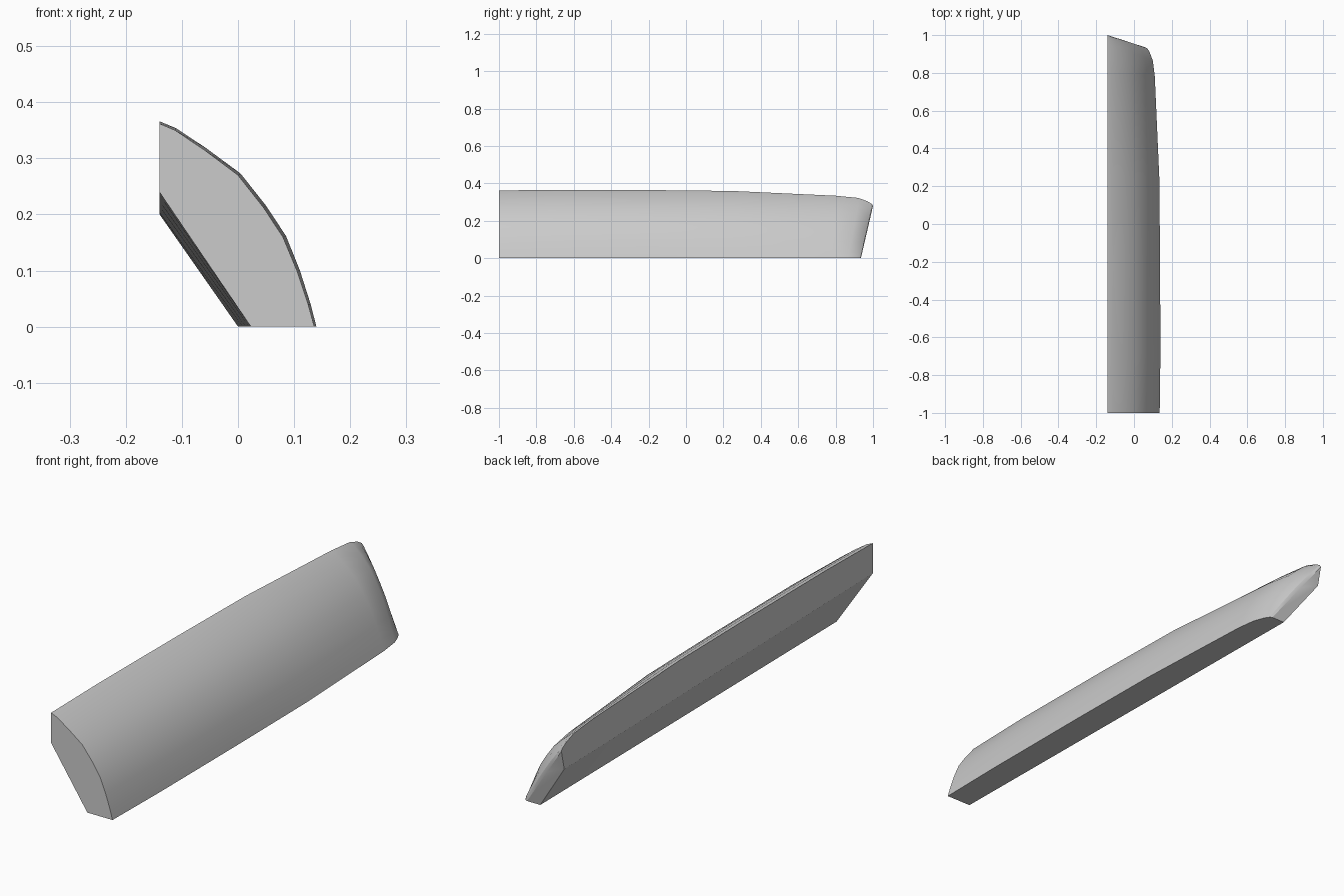
import bpy
import bmesh
import math

if "Cube" in bpy.data.objects:
    bpy.data.objects.remove(bpy.data.objects["Cube"])

# Outer curve of the front section (x, z), and the thin edge it tapers to
FRONT = [(-0.14, 0.362), (-0.112, 0.35), (-0.06, 0.315), (0.0, 0.27), (0.045, 0.213),
         (0.08, 0.16), (0.105, 0.1), (0.125, 0.04), (0.136, 0.0)]
TIP_TOP, TIP_BOTTOM = (-0.14, 0.28), (0.06, 0.0)

# Stations along the length: y at the bottom, backward lean at the top, taper amount
STATIONS = [(-1.0, 0.0, 0.0), (-0.7, 0.0, -0.05), (-0.2, 0.0, -0.03), (0.25, 0.0, 0.03),
            (0.78, 0.02, 0.34), (0.865, 0.055, 0.48), (0.91, 0.06, 0.7),
            (0.93, 0.063, 0.87), (0.935, 0.065, 1.0)]


def lerp(a, b, t):
    return a + (b - a) * t


def section(y0, lean, taper):
    """One ring: outer curve from top to bottom, then the flat inner slope."""
    pts = []
    last = len(FRONT) - 1
    for i, (x, z) in enumerate(FRONT):
        s = 1 - z / FRONT[0][1]
        tx = lerp(TIP_TOP[0], TIP_BOTTOM[0], s)
        tz = lerp(TIP_TOP[1], TIP_BOTTOM[1], s)
        px, pz = lerp(x, tx, taper), lerp(z, tz, taper)
        if i == 0:
            px = -0.14
        if i == last:
            pz = 0.0
        pts.append((px, pz))
    k = (y0 + 1) / 1.95
    pts.append((lerp(0.023, 0.0, k), 0.0))
    pts.append((-0.14, lerp(0.24, 0.2, k)))
    return [(x, y0 + lean * min(1, z / 0.28), z) for x, z in pts]


# Curved panel lofted through the stations, closed at both ends
bm = bmesh.new()
rings = [[bm.verts.new(p) for p in section(*s)] for s in STATIONS]
n = len(rings[0])
for a, b in zip(rings, rings[1:]):
    for i in range(n):
        j = (i + 1) % n
        bm.faces.new((a[i], a[j], b[j], b[i]))
bm.faces.new(rings[0])
bm.faces.new(rings[-1])
bmesh.ops.recalc_face_normals(bm, faces=bm.faces)

mesh = bpy.data.meshes.new("curved_panel")
bm.to_mesh(mesh)
bm.free()
panel = bpy.data.objects.new("curved_panel", mesh)
bpy.context.collection.objects.link(panel)

grey = bpy.data.materials.new("light grey")
grey.diffuse_color = (0.6, 0.6, 0.6, 1)
grey.use_nodes = True
grey.node_tree.nodes["Principled BSDF"].inputs["Base Color"].default_value = grey.diffuse_color
mesh.materials.append(grey)

bpy.context.view_layer.objects.active = panel
panel.select_set(True)
bpy.ops.object.shade_smooth_by_angle(angle=math.radians(25))
